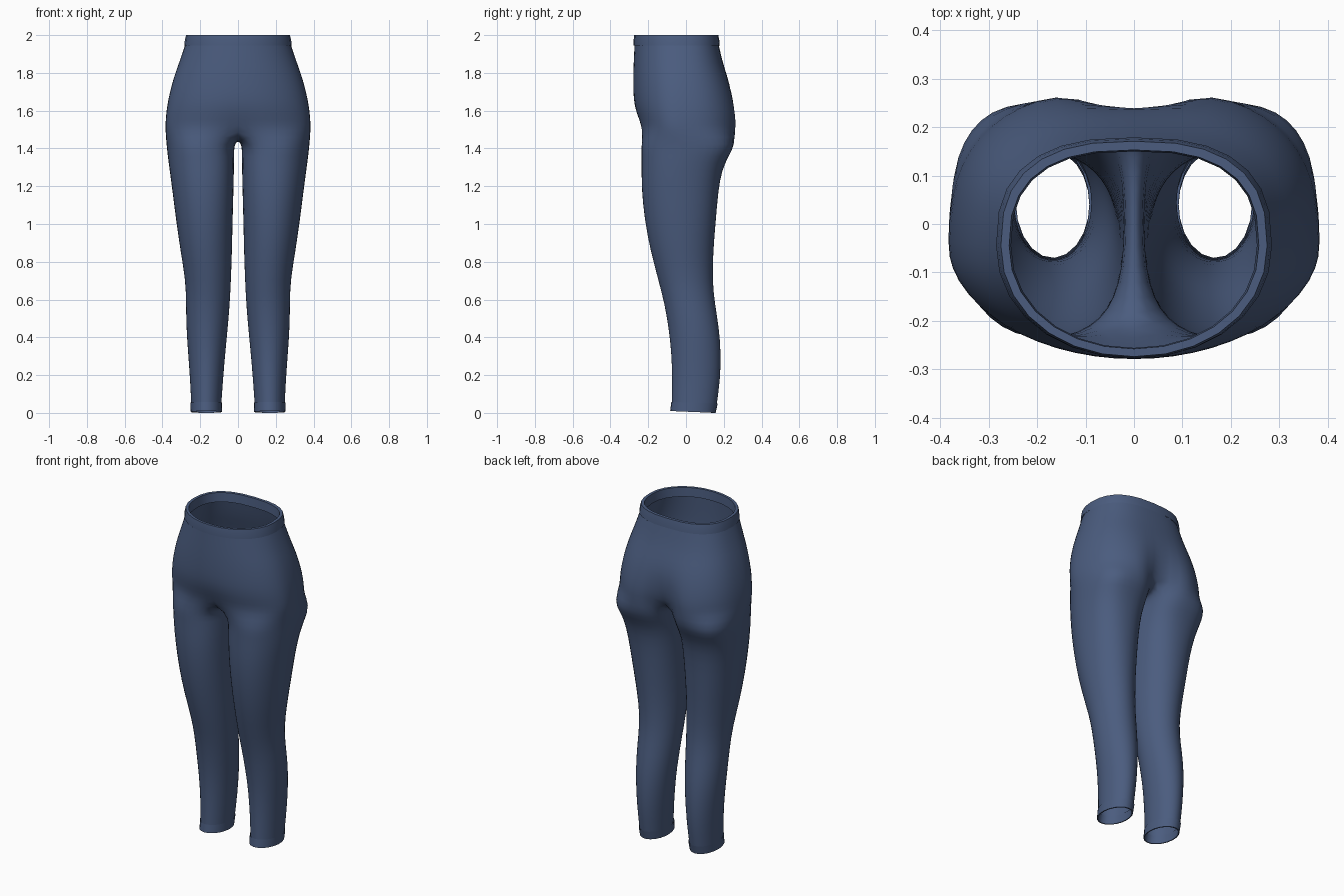
import bpy, bmesh, math

cube = bpy.data.objects.get("Cube")
if cube:
    bpy.data.objects.remove(cube)

OUTER, INNER = 14, 6      # segments on the outer side and the inseam side

denim = bpy.data.materials.new("dusty_navy")
denim.use_nodes = True
COLOUR = (0.07, 0.108, 0.212, 1)
denim.diffuse_color = COLOUR
denim.node_tree.nodes["Principled BSDF"].inputs["Base Color"].default_value = COLOUR


def spow(v, p):
    return math.copysign(abs(v) ** p, v)


def torso_ring(z, w, front, back, cleft=0, dent=0):
    """Half ring from the front centre round the side to the back centre."""
    pts = []
    for i in range(OUTER + 1):
        t = math.pi * i / OUTER
        s, c = math.sin(t), math.cos(t)
        p = 0.77 if c < 0 else 0.96
        x = w * abs(s) ** p if 0 < i < OUTER else 0
        y = -0.045 - spow(c, p) * ((-0.045 - front) if c > 0 else (back + 0.045))
        valley = max(0, 1 - x / 0.13)
        y += dent * valley if c > 0 else -cleft * valley
        pts.append((x, y, z))
    return pts


def leg_ring(z, x_in, x_out, front, back, p=1.0, slant=0):
    """Closed ring: outer side front to back, then the inseam back to front."""
    cx, rx = (x_in + x_out) / 2, (x_out - x_in) / 2
    cy, ry = (front + back) / 2, (back - front) / 2
    angles = [-40 + 260 * i / OUTER for i in range(OUTER + 1)]
    angles += [220 + 100 * i / INNER for i in range(1, INNER)]
    pts = []
    for a in map(math.radians, angles):
        s, c = math.sin(a), math.cos(a)
        q = p if s < 0 or c < 0 else 1
        pts.append((cx + rx * spow(s, q), cy - ry * spow(c, q), z + slant * c))
    return pts


def loft(bm, rings, closed):
    for a, b in zip(rings, rings[1:]):
        n = len(a)
        for i in range(n if closed else n - 1):
            j = (i + 1) % n
            bm.faces.new((a[i], b[i], b[j], a[j]))


def finish(bm, name, smooth_angle=60):
    bmesh.ops.recalc_face_normals(bm, faces=bm.faces[:])
    mesh = bpy.data.meshes.new(name)
    bm.to_mesh(mesh)
    bm.free()
    mesh.materials.append(denim)
    obj = bpy.data.objects.new(name, mesh)
    bpy.context.collection.objects.link(obj)
    bpy.ops.object.select_all(action="DESELECT")
    obj.select_set(True)
    bpy.context.view_layer.objects.active = obj
    bpy.ops.object.shade_smooth_by_angle(angle=math.radians(smooth_angle))
    mirror = obj.modifiers.new("mirror", "MIRROR")
    mirror.use_clip = True
    mirror.merge_threshold = 0.0005
    return obj


# Hips and seat: z, half width, front, back, rear cleft, front dent
torso = [
    (1.95, 0.281, -0.274, 0.174),
    (1.85, 0.315, -0.279, 0.197),
    (1.78, 0.341, -0.281, 0.223, 0.003),
    (1.70, 0.363, -0.281, 0.252, 0.015),
    (1.62, 0.379, -0.277, 0.272, 0.043, 0.003),
    (1.55, 0.386, -0.257, 0.283, 0.075, 0.012),
    (1.50, 0.387, -0.247, 0.282, 0.10, 0.025),
]
# Legs: z, inner x, outer x, front, back, squareness, hem slant
legs = [
    (1.42, 0.019, 0.381, -0.240, 0.262, 0.72),
    (1.36, 0.019, 0.374, -0.238, 0.230, 0.75),
    (1.29, 0.020, 0.365, -0.238, 0.194, 0.80),
    (1.18, 0.022, 0.350, -0.238, 0.174, 0.86),
    (1.02, 0.027, 0.330, -0.222, 0.161, 0.92),
    (0.86, 0.030, 0.307, -0.191, 0.147),
    (0.70, 0.036, 0.279, -0.148, 0.142),
    (0.58, 0.042, 0.277, -0.116, 0.155),
    (0.45, 0.053, 0.275, -0.094, 0.177),
    (0.32, 0.066, 0.266, -0.079, 0.187),
    (0.18, 0.078, 0.255, -0.075, 0.184),
    (0.05, 0.087, 0.249, -0.076, 0.165, 1, 0.004),
]

bm = bmesh.new()
torso_v = [[bm.verts.new(p) for p in torso_ring(*row)] for row in torso]
loft(bm, torso_v, False)

# Crotch seam along the centre line, from back to front
last = torso_v[-1]
y_front, y_back = last[0].co.y, last[-1].co.y
seam = []
for i in range(1, INNER):
    f = i / INNER
    z = 1.5 - 0.058 * math.sin(math.pi * f) ** 0.5
    seam.append(bm.verts.new((0, y_back + (y_front - y_back) * f, z)))
leg_v = [[bm.verts.new(p) for p in leg_ring(*row)] for row in legs]
loft(bm, [last + seam] + leg_v, True)
body = finish(bm, "leggings_body")
body.modifiers.new("smooth", "SUBSURF").levels = 1
body.modifiers["smooth"].render_levels = 1

# Waistband with a rolled-in rim
bm = bmesh.new()
band = [
    (1.945, 0.285, -0.277, 0.179),
    (1.975, 0.281, -0.277, 0.176),
    (2.0, 0.275, -0.274, 0.171),
    (2.0, 0.258, -0.258, 0.153),
    (1.945, 0.254, -0.256, 0.150),
]
loft(bm, [[bm.verts.new(p) for p in torso_ring(*row)] for row in band], False)
finish(bm, "waistband", 40)

# Ankle hems, one per leg, folded slightly inwards
bm = bmesh.new()
hem = [
    (0.054, 0.084, 0.252, -0.078, 0.168, 1, 0.004),
    (0.005, 0.086, 0.250, -0.084, 0.157, 1, 0.005),
    (0.005, 0.092, 0.244, -0.078, 0.150, 1, 0.005),
    (0.054, 0.092, 0.244, -0.070, 0.158, 1, 0.004),
]
loft(bm, [[bm.verts.new(p) for p in leg_ring(*row)] for row in hem], True)
finish(bm, "ankle_hems", 40)
